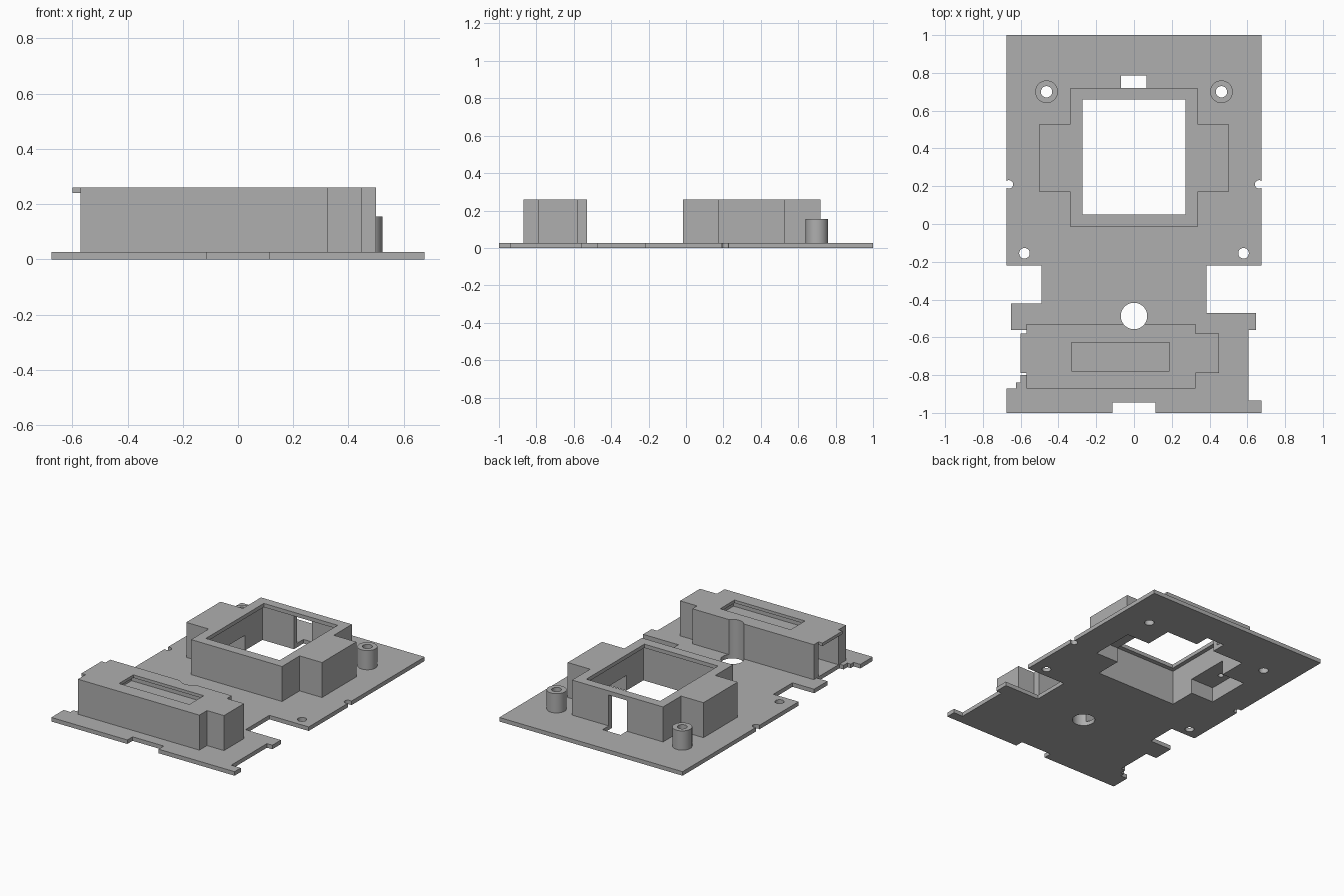
import bpy, bmesh, math

if "Cube" in bpy.data.objects:
    bpy.data.objects.remove(bpy.data.objects["Cube"], do_unlink=True)

grey = bpy.data.materials.new("plain grey")
grey.use_nodes = True
grey.diffuse_color = (0.43, 0.43, 0.43, 1)
grey.node_tree.nodes["Principled BSDF"].inputs["Base Color"].default_value = (0.43, 0.43, 0.43, 1)

TOP = 0.26      # housing height
FLOOR = 0.027   # plate thickness


def prism(name, outline, low, high):
    """Extrude a closed outline between two heights."""
    bm = bmesh.new()
    face = bm.faces.new([bm.verts.new((x, y, low)) for x, y in outline])
    ext = bmesh.ops.extrude_face_region(bm, geom=[face])
    for v in ext["geom"]:
        if isinstance(v, bmesh.types.BMVert):
            v.co.z = high
    bmesh.ops.recalc_face_normals(bm, faces=bm.faces)
    mesh = bpy.data.meshes.new(name)
    bm.to_mesh(mesh)
    bm.free()
    mesh.materials.append(grey)
    obj = bpy.data.objects.new(name, mesh)
    bpy.context.collection.objects.link(obj)
    return obj


def box(name, x0, x1, y0, y1, z0, z1):
    return prism(name, [(x0, y0), (x1, y0), (x1, y1), (x0, y1)], z0, z1)


def rod(name, x, y, radius, z0, z1, sides=40):
    steps = [2 * math.pi * i / sides for i in range(sides)]
    return prism(name, [(x + radius * math.cos(a), y + radius * math.sin(a)) for a in steps], z0, z1)


def cut(target, cutters):
    for c in cutters:
        c.hide_render = True
        mod = target.modifiers.new("cut", "BOOLEAN")
        mod.operation = "DIFFERENCE"
        mod.solver = "EXACT"
        mod.object = c
        bpy.context.view_layer.objects.active = target
        bpy.ops.object.modifier_apply(modifier=mod.name)


# Base plate with its stepped edges
plate = prism("base_plate", [
    (-0.675, 1), (-0.675, -0.22), (-0.49, -0.22), (-0.49, -0.42), (-0.65, -0.42),
    (-0.65, -0.56), (-0.57, -0.56), (-0.57, -0.8), (-0.6, -0.8), (-0.6, -0.84),
    (-0.625, -0.84), (-0.625, -0.87), (-0.675, -0.87), (-0.675, -1), (-0.115, -1),
    (-0.115, -0.945), (0.115, -0.945), (0.115, -1), (0.675, -1), (0.675, -0.935),
    (0.605, -0.935), (0.605, -0.56), (0.645, -0.56), (0.645, -0.47), (0.385, -0.47),
    (0.385, -0.22), (0.675, -0.22), (0.675, 1)], 0, FLOOR)

# Large cross-shaped housing
half = [(0.335, -0.015), (0.335, 0.17), (0.5, 0.17), (0.5, 0.53), (0.335, 0.53), (0.335, 0.72)]
housing = prism("large_housing", half + [(-x, y) for x, y in reversed(half)], 0.02, TOP)

# Long housing with an end block
long_housing = prism("long_housing", [
    (-0.57, -0.87), (0.325, -0.87), (0.325, -0.79), (0.45, -0.79), (0.45, -0.58),
    (0.325, -0.58), (0.325, -0.53), (-0.57, -0.53)], 0.02, TOP)
box("end_tab", -0.6, -0.56, -0.79, -0.58, 0.24, TOP)

# Hollow of the large housing, with rim opening, side pockets and rear doorway
hollow = [
    box("chamber_cutter", -0.3, 0.3, 0.02, 0.685, -0.1, 0.235),
    box("window_cutter", -0.272, 0.272, 0.05, 0.66, -0.11, 0.4),
    box("doorway_cutter", -0.068, 0.065, 0.6, 0.785, -0.12, 0.232)]
for s in (-1, 1):
    a, b = sorted((s * 0.2, s * 0.47))
    hollow.append(box("pocket_cutter", a, b, 0.2, 0.5, -0.13, 0.1))
    hollow.append(rod("pocket_hole_cutter", s * 0.41, 0.35, 0.018, 0.05, 0.16, 20))
cut(housing, hollow)

# Round hole that also notches the long housing
round_hole = rod("round_hole_cutter", 0, -0.487, 0.07, -0.1, 0.4)

# Display slot, its undercut channel and the open end of the long housing
slot = [
    box("slot_cutter", -0.332, 0.187, -0.778, -0.627, 0.21, 0.4),
    box("channel_cutter", -0.36, 0.21, -0.80, -0.605, 0.205, 0.24),
    box("end_opening_cutter", -0.7, -0.4, -0.79, -0.58, FLOOR, 0.24)]
cut(long_housing, slot + [round_hole])

# Plate holes, edge notches and hollow posts
holes = [round_hole]
for side, s in (("left", 1), ("right", -1)):
    holes.append(rod("screw_hole_cutter", s * 0.58, -0.155, 0.028, -0.1, 0.1))
    holes.append(rod("edge_notch_cutter", s * 0.662, 0.21, 0.022, -0.1, 0.1))
    bore = rod("post_bore_cutter", s * 0.463, 0.7, 0.03, -0.1, 0.4)
    holes.append(bore)
    post = rod(side + "_post", s * 0.463, 0.7, 0.06, 0.02, 0.155)
    cut(post, [bore])
cut(plate, hollow + holes)

# Remove cutters and smooth the round walls
for obj in list(bpy.context.scene.objects):
    if "cutter" in obj.name:
        bpy.data.objects.remove(obj, do_unlink=True)
bpy.ops.object.select_all(action="DESELECT")
for obj in bpy.context.scene.objects:
    if obj.type == "MESH" and grey.name in obj.data.materials:
        obj.select_set(True)
        bpy.context.view_layer.objects.active = obj
bpy.ops.object.shade_smooth_by_angle(angle=math.radians(30))
